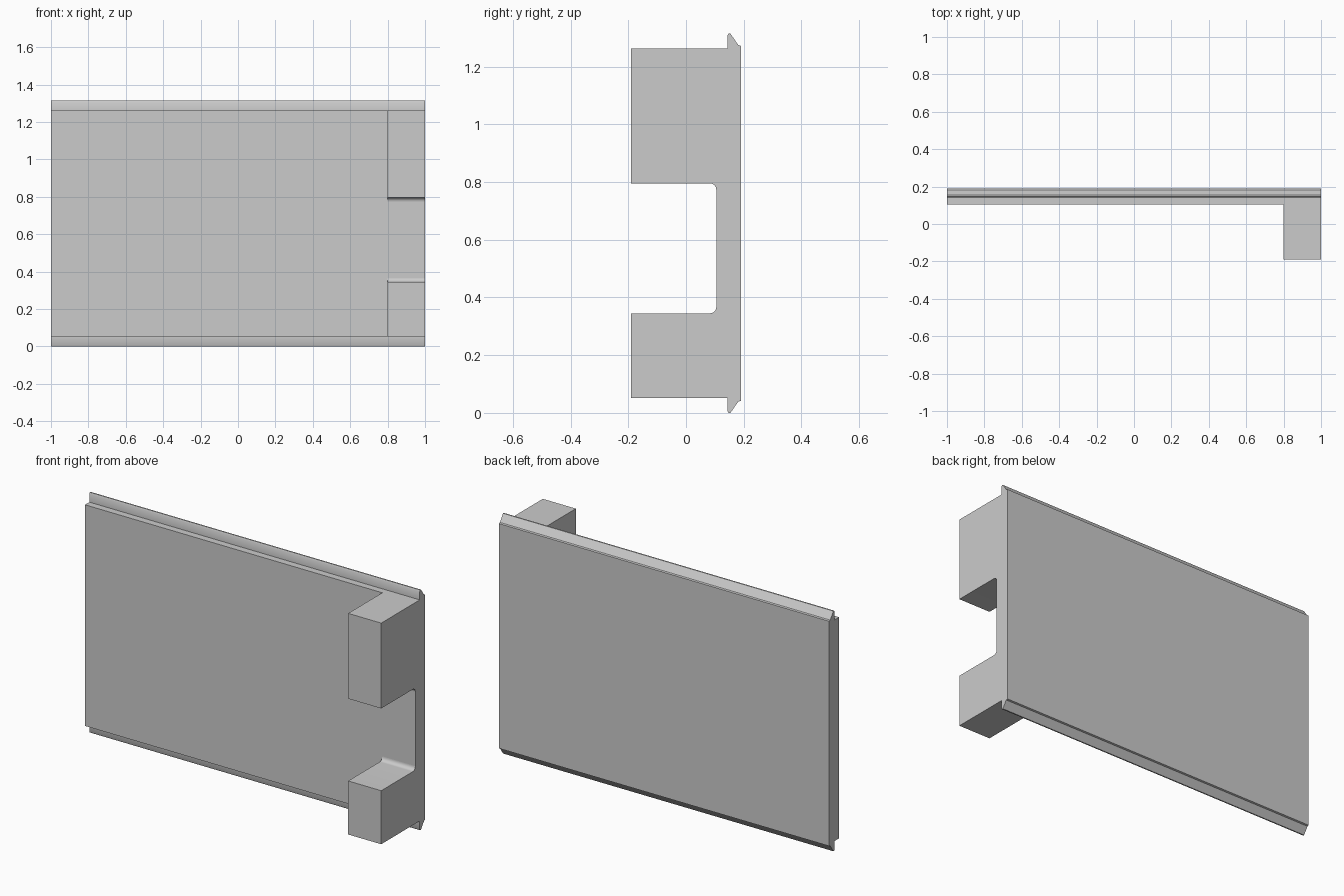
import bpy
import bmesh
from math import sin, cos, pi

HEIGHT = 1.314
BODY_LOW, BODY_HIGH = 0.052, 1.262
FRONT, BACK = 0.105, 0.19
HOOK_FRONT, HOOK_X = -0.19, 0.8
FILLET = 0.022

cube = bpy.data.objects.get("Cube")
if cube:
    bpy.data.objects.remove(cube, do_unlink=True)

grey = bpy.data.materials.new("light_grey")
grey.use_nodes = True
colour = (0.6, 0.6, 0.6, 1)
grey.diffuse_color = colour
grey.node_tree.nodes["Principled BSDF"].inputs["Base Color"].default_value = colour


def extrude_profile(name, profile, x0, x1):
    """Extrude a closed (y, z) outline along x."""
    bm = bmesh.new()
    face = bm.faces.new([bm.verts.new((x0, y, z)) for y, z in profile])
    result = bmesh.ops.extrude_face_region(bm, geom=[face])
    verts = [g for g in result["geom"] if isinstance(g, bmesh.types.BMVert)]
    bmesh.ops.translate(bm, verts=verts, vec=(x1 - x0, 0, 0))
    bmesh.ops.recalc_face_normals(bm, faces=bm.faces)
    mesh = bpy.data.meshes.new(name)
    bm.to_mesh(mesh)
    bm.free()
    mesh.materials.append(grey)
    obj = bpy.data.objects.new(name, mesh)
    bpy.context.collection.objects.link(obj)
    bpy.ops.object.select_all(action="DESELECT")
    obj.select_set(True)
    bpy.context.view_layer.objects.active = obj
    bpy.ops.object.shade_smooth_by_angle(angle=pi / 6)
    return obj


# Panel with a bevelled lip along its top and bottom edges
upper = [(FRONT, BODY_HIGH), (0.143, BODY_HIGH), (0.143, 1.307), (0.147, HEIGHT),
         (0.154, HEIGHT), (0.181, 1.275), (BACK, 1.272)]
lower = [(y, HEIGHT - z) for y, z in reversed(upper)]
extrude_profile("panel", upper + lower, -1, 1)


# Two blocks at one end, with a filleted gap between them
def hook_block(name, outer, inner):
    side = 1 if inner > outer else -1
    fillet = []
    for i in range(9):
        a = i * pi / 16
        fillet.append((FRONT - FILLET + FILLET * sin(a),
                       inner + side * FILLET * (1 - cos(a))))
    profile = [(FRONT, outer), (HOOK_FRONT, outer), (HOOK_FRONT, inner)] + fillet
    extrude_profile(name, profile, HOOK_X, 1)


hook_block("upper_hook_block", BODY_HIGH, 0.795)
hook_block("lower_hook_block", BODY_LOW, 0.345)
